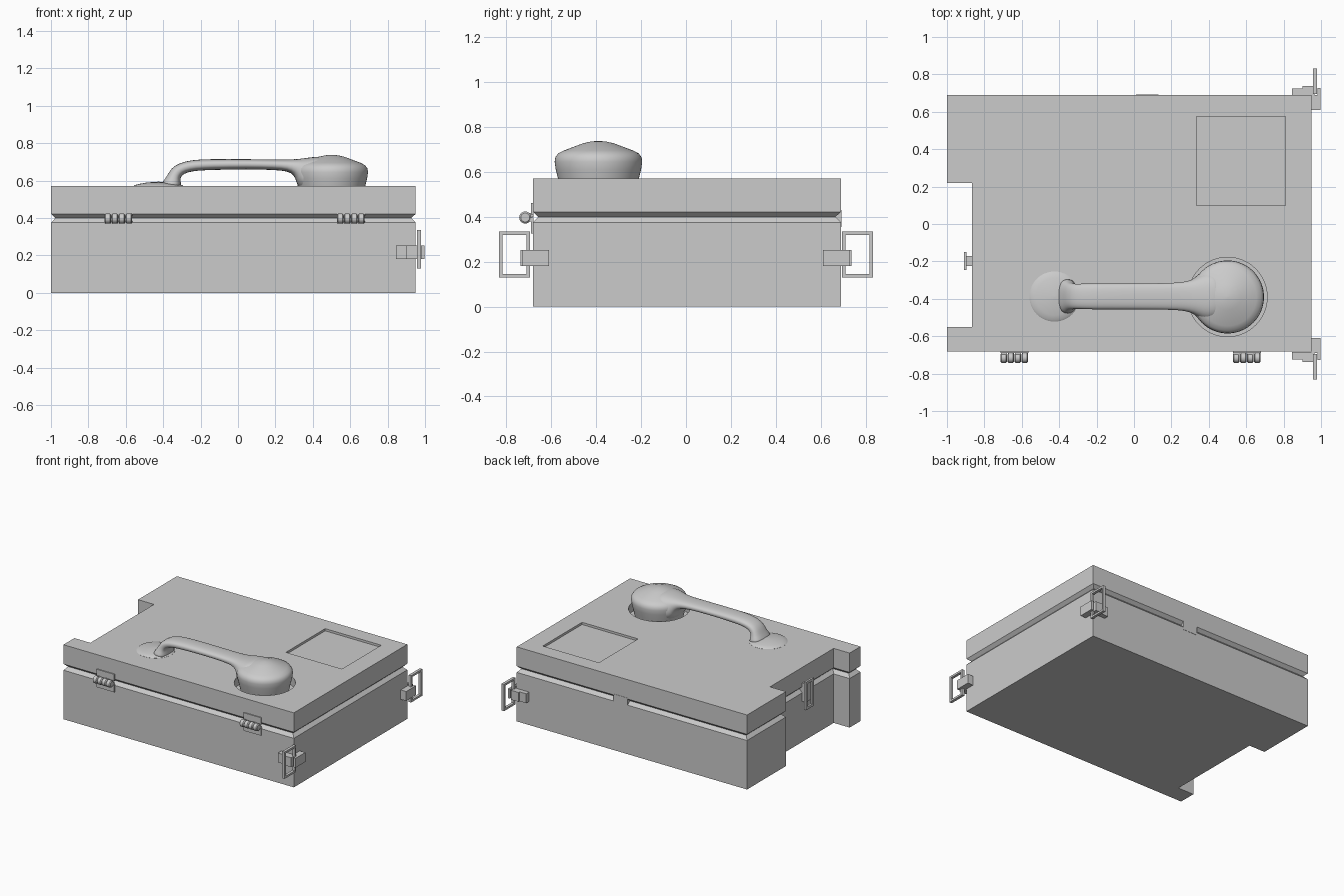
import bpy, bmesh, math
from mathutils import Vector

if "Cube" in bpy.data.objects:
    bpy.data.objects.remove(bpy.data.objects["Cube"])


def make(name, bm, smooth=False):
    bmesh.ops.recalc_face_normals(bm, faces=bm.faces[:])
    me = bpy.data.meshes.new(name)
    bm.to_mesh(me)
    bm.free()
    ob = bpy.data.objects.new(name, me)
    bpy.context.collection.objects.link(ob)
    if smooth:
        activate(ob)
        bpy.ops.object.shade_smooth_by_angle(angle=math.radians(40))
    return ob


def activate(ob):
    bpy.ops.object.select_all(action='DESELECT')
    ob.select_set(True)
    bpy.context.view_layer.objects.active = ob


def skin(bm, rings):
    """Bridge equal-length rings of points and cap both ends."""
    rows = [[bm.verts.new(p) for p in r] for r in rings]
    n = len(rows[0])
    for a, b in zip(rows, rows[1:]):
        for i in range(n):
            bm.faces.new((a[i], a[(i + 1) % n], b[(i + 1) % n], b[i]))
    bm.faces.new(rows[0][::-1])
    bm.faces.new(rows[-1])


def add_box(bm, x0, x1, y0, y1, z0, z1):
    skin(bm, [[(x0, y0, z), (x1, y0, z), (x1, y1, z), (x0, y1, z)] for z in (z0, z1)])


def add_frame(bm, flat, u, v, t, axis):
    """Rectangular wire loop lying flat across x; u is the y range, v the z range."""
    (x0, x1), (u0, u1), (v0, v1) = flat, u, v
    for a, b in ((u0, u0 + t), (u1 - t, u1)):
        add_box(bm, x0, x1, a, b, v0, v1)
    for a, b in ((v0, v0 + t), (v1 - t, v1)):
        add_box(bm, x0, x1, u0 + t, u1 - t, a, b)


def lathe(name, cx, cy, profile, seg=48):
    bm = bmesh.new()
    skin(bm, [[(cx + r * math.cos(2 * math.pi * i / seg), cy + r * math.sin(2 * math.pi * i / seg), z)
               for i in range(seg)] for r, z in profile])
    return make(name, bm, True)


def cut(ob, cutter):
    m = ob.modifiers.new("cut", 'BOOLEAN')
    m.operation, m.object, m.solver = 'DIFFERENCE', cutter, 'EXACT'
    activate(ob)
    bpy.ops.object.modifier_apply(modifier=m.name)
    bpy.data.objects.remove(cutter)


# Case outline with the notch on the left side
outline = [(-1, -.682), (.95, -.682), (.95, .69), (-1, .69),
           (-1, .22), (-.865, .22), (-.865, -.55), (-1, -.55)]


def inset(d):
    out, n = [], len(outline)
    for i in range(n):
        p, q, r = (Vector(outline[(i + k) % n]) for k in (-1, 0, 1))
        a, b = (q - p).normalized(), (r - q).normalized()
        out.append(q + d * (Vector((-a.y, a.x)) + Vector((-b.y, b.x))))
    return out


def case_part(name, levels):
    bm = bmesh.new()
    skin(bm, [[(p.x, p.y, z) for p in inset(d)] for z, d in levels])
    return make(name, bm)


# Case base and lid, meeting in a V groove
case_part("case_base", [(0, 0), (.375, 0), (.40, .024)])
lid = case_part("case_lid", [(.40, .024), (.422, 0), (.57, 0)])

# Recessed panel and earpiece well in the lid
bm = bmesh.new()
add_box(bm, .335, .81, .10, .575, .553, .7)
cut(lid, make("panel_cutter", bm))
cut(lid, lathe("well_cutter", .5, -.39, [(.212, .5), (.212, .7)], 64))

# Handset ends
lathe("handset_earpiece", .5, -.39,
      [(.165, .5), (.18, .57), (.19, .61), (.195, .645), (.192, .665), (.18, .682), (.155, .695),
       (.115, .71), (.07, .727), (.035, .735), (.004, .738)], 64)
lathe("handset_mouthpiece", -.425, -.388,
      [(.134, .55), (.134, .571), (.125, .577), (.1, .583), (.06, .59), (.004, .594)])

# Handset grip, lofted: top x, top z, bottom x, bottom z, half width
grip = [(-.42, .57, -.30, .55, .105), (-.40, .597, -.303, .585, .088), (-.377, .63, -.31, .61, .074),
        (-.357, .667, -.298, .63, .068), (-.315, .694, -.27, .645, .068), (-.25, .711, -.22, .653, .07),
        (-.15, .716, -.14, .657, .07), (.05, .715, .05, .661, .07), (.2, .713, .2, .657, .072),
        (.27, .713, .265, .65, .077), (.33, .716, .30, .63, .09), (.38, .724, .313, .59, .115),
        (.43, .731, .325, .55, .14), (.5, .725, .42, .52, .12)]
bm = bmesh.new()
rings = []
for xt, zt, xb, zb, w in grip:
    mid = Vector(((xt + xb) / 2, -.387, (zt + zb) / 2))
    up = Vector(((xt - xb) / 2, 0, (zt - zb) / 2))
    ring = []
    for i in range(20):
        c, s = math.cos(math.tau * i / 20), math.sin(math.tau * i / 20)
        c, s = (math.copysign(abs(k) ** .8, k) for k in (c, s))
        ring.append(mid + up * s + Vector((0, w * c, 0)))
    rings.append(ring)
skin(bm, rings)
handle = make("handset_grip", bm, True)
handle.modifiers.new("smooth", 'SUBSURF').levels = 1
handle.modifiers["smooth"].render_levels = 1

# Hinges on the front
for label, x in (("left", -.64), ("right", .603)):
    bm = bmesh.new()
    add_box(bm, x - .075, x + .075, -.69, -.68, .325, .385)
    add_box(bm, x - .075, x + .075, -.69, -.68, .41, .462)
    make("hinge_plate_" + label, bm)
    bm = bmesh.new()
    for k in range(4):
        c = x + (k - 1.5) * .0375
        skin(bm, [[(c + dx, -.716 + r * math.cos(math.tau * i / 20), .397 + r * math.sin(math.tau * i / 20))
                   for i in range(20)] for dx, r in ((-.018, .020), (-.012, .027), (.012, .027), (.018, .020))])
        z = .38 if k % 2 else .40
        add_box(bm, c - .016, c + .016, -.71, -.68, z, z + .016)
    make("hinge_knuckles_" + label, bm, True)

# Corner brackets with strap loops, front and back
bracket = [(.845, .685), (.95, .685), (.95, .61), (.997, .61), (.997, .728), (.98, .728),
           (.98, .69), (.965, .69), (.965, .738), (.90, .738), (.90, .725), (.845, .725)]
for label, s in (("front", -1), ("back", 1)):
    bm = bmesh.new()
    skin(bm, [[(x, s * y, z) for x, y in bracket] for z in (.18, .252)])
    make("strap_bracket_" + label, bm)
    bm = bmesh.new()
    add_frame(bm, (.957, .978), sorted((s * .695, s * .832)), (.13, .335), .015, 'x')
    make("strap_loop_" + label, bm)

# Latch in the left notch
bm = bmesh.new()
add_box(bm, -.897, -.84, -.225, -.17, .31, .45)
add_frame(bm, (-.91, -.895), (-.245, -.15), (.26, .475), .02, 'x')
make("notch_latch", bm)

# Small tab closing the groove at the back
bm = bmesh.new()
add_box(bm, .01, .13, .65, .692, .355, .43)
make("back_tab", bm)
